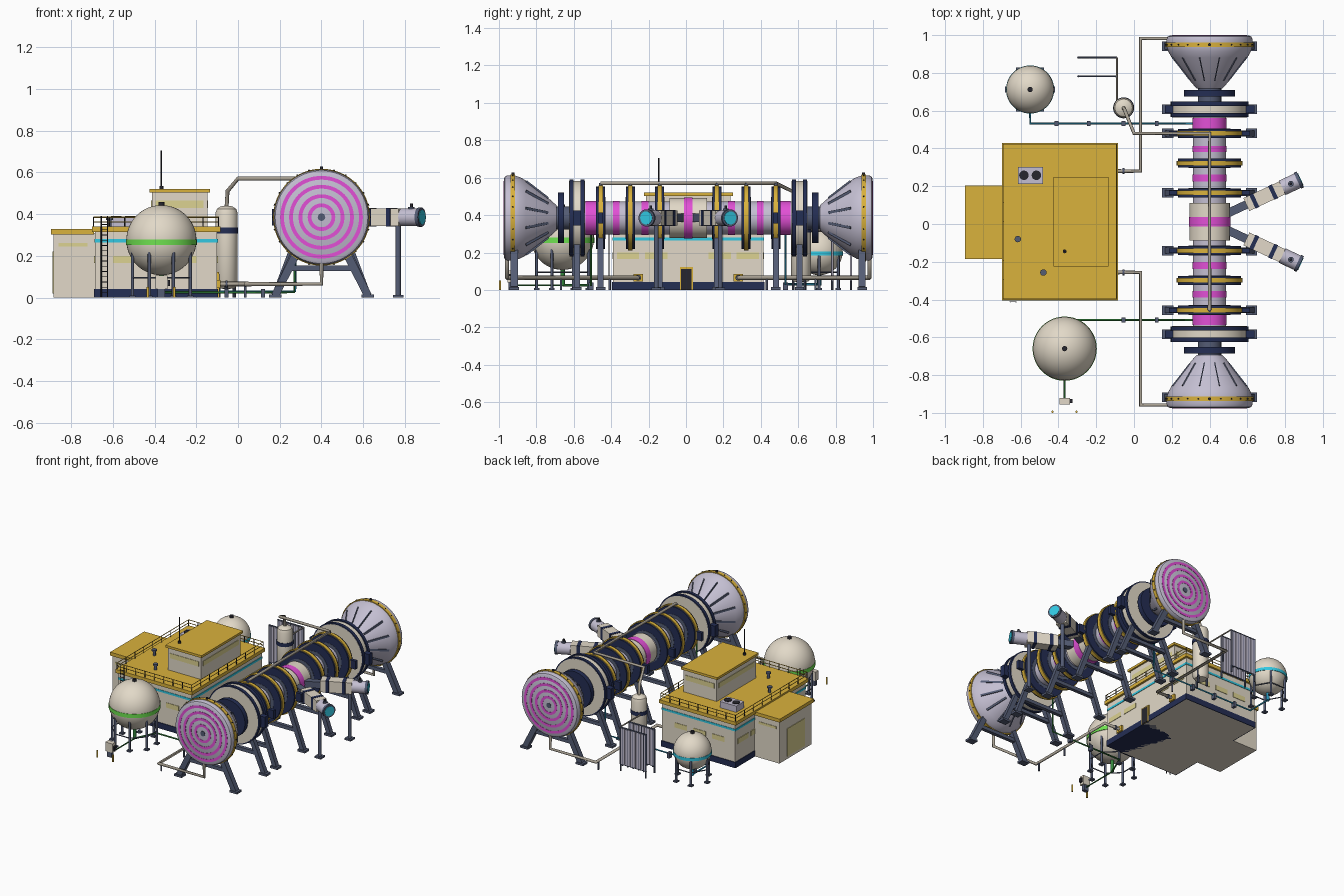
import bpy, bmesh, math
from mathutils import Vector, Matrix

if "Cube" in bpy.data.objects:
    bpy.data.objects.remove(bpy.data.objects["Cube"])

def mat(name, r, g, b):
    m = bpy.data.materials.new(name)
    lin = [(c / 255 / 12.92 if c < 11 else ((c / 255 + .055) / 1.055) ** 2.4) for c in (r, g, b)]
    m.diffuse_color = (*lin, 1)
    m.use_nodes = True
    m.node_tree.nodes["Principled BSDF"].inputs["Base Color"].default_value = m.diffuse_color
    return m

CREAM, LAV, NAVY = mat("cream", 226, 217, 200), mat("lavender", 196, 191, 210), mat("navy", 36, 46, 84)
YEL, MAG, CYAN = mat("yellow", 218, 178, 60), mat("magenta", 226, 80, 214), mat("cyan", 50, 200, 226)
GREEN, STEEL, DARK = mat("green", 110, 225, 80), mat("steel", 84, 92, 116), mat("dark", 38, 38, 46)
KHAKI, DUCT, PGREEN = mat("khaki", 220, 210, 145), mat("duct", 172, 164, 150), mat("pipe_green", 50, 135, 60)
PCYAN = mat("pipe_cyan", 40, 140, 175)
Z = Vector((0, 0, 1))

def finish(name, bm, m, smooth=False):
    bmesh.ops.recalc_face_normals(bm, faces=bm.faces)
    me = bpy.data.meshes.new(name)
    bm.to_mesh(me)
    bm.free()
    if smooth:
        me.polygons.foreach_set("use_smooth", [True] * len(me.polygons))
        me.set_sharp_from_angle(angle=math.radians(35))
    me.materials.append(m)
    ob = bpy.data.objects.new(name, me)
    bpy.context.collection.objects.link(ob)
    return ob

def box(name, x0, x1, y0, y1, z0, z1, m):
    bm = bmesh.new()
    bmesh.ops.create_cube(bm, size=1, matrix=Matrix.Translation(((x0+x1)/2, (y0+y1)/2, (z0+z1)/2))
                          @ Matrix.Diagonal((x1-x0, y1-y0, z1-z0, 1)))
    return finish(name, bm, m)

def frame(o, d):
    return Matrix.Translation(o) @ Vector(d).to_track_quat('Z', 'Y').to_matrix().to_4x4()

def beam(name, a, b, w, h, m):
    """Box bar from a to b."""
    a, b = Vector(a), Vector(b)
    bm = bmesh.new()
    bmesh.ops.create_cube(bm, size=1, matrix=frame((a+b)/2, b-a) @ Matrix.Diagonal((w, h, (b-a).length, 1)))
    return finish(name, bm, m)

def lathe(name, prof, o, d, m, n=48):
    """Revolve (radius, distance) points about the axis through o along d."""
    bm, M, rings = bmesh.new(), frame(o, d), []
    for r, h in prof:
        k = 1 if r == 0 else n
        rings.append([bm.verts.new(M @ Vector((r*math.cos(2*math.pi*i/n), r*math.sin(2*math.pi*i/n), h))) for i in range(k)])
    for A, B in zip(rings, rings[1:]):
        for i in range(n):
            j = (i + 1) % n
            vs = list(dict.fromkeys([A[i % len(A)], A[j % len(A)], B[j % len(B)], B[i % len(B)]]))
            if len(vs) > 2:
                bm.faces.new(vs)
    return finish(name, bm, m, True)

def cyl(name, o, d, r, h0, h1, m, n=48):
    return lathe(name, [(0, h0), (r, h0), (r, h1), (0, h1)], o, d, m, n)

def pipe(name, pts, r, m, cyc=False):
    cu = bpy.data.curves.new(name, 'CURVE')
    cu.dimensions, cu.bevel_depth, cu.bevel_resolution, cu.use_fill_caps = '3D', r, 2, True
    sp = cu.splines.new('POLY')
    sp.points.add(len(pts) - 1)
    for p, q in zip(sp.points, pts):
        p.co = (*q, 1)
    sp.use_cyclic_u = cyc
    cu.materials.append(m)
    ob = bpy.data.objects.new(name, cu)
    bpy.context.collection.objects.link(ob)

# ---- linear reactor along y
CX, CY, CZ = .40, .012, .385
C = Vector((CX, CY, CZ))
cyl("plasma_tube", C, (0, 1, 0), .088, -.60, .60, LAV)
cyl("central_chamber", C, (0, 1, 0), .107, -.1, .1, CREAM)
cyl("chamber_glow_band", C, (0, 1, 0), .11, -.024, .024, MAG)

def stand(name, y, R, t=.032):
    for s in (-1, 1):
        box(name + "_pad", CX+s*.222-.03, CX+s*.222+.03, y-.025, y+.025, 0, .015, STEEL)
        top = CZ - math.sqrt(R*R - .0144) + .015
        beam(name + "_leg", (CX+s*.222, y, .01), (CX+s*.12, y, top), t, t, STEEL)
    beam(name + "_crossbar", (CX-.16, y, .14), (CX+.16, y, .14), .025, .025, STEEL)

for s in (-1, 1):
    d = Vector((0, s, 0))
    for a, b in ((.492, .548), (.368, .402), (.212, .25)):
        cyl("glow_band", C, d, .091, a, b, MAG)
    for p in (.468, .31, .153):
        cyl("coil", C, d, .167, p-.024, p+.024, NAVY)
        cyl("coil_yellow_rim", C, d, .174, p-.012, p+.012, YEL)
        for e in (-.026, .020):
            lathe("coil_hub", [(.085, p+e), (.112, p+e), (.112, p+e+.006), (.085, p+e+.006)], C, d, STEEL)
    for p in (.468, .153):
        stand("coil_stand", CY + s*p, .17)
        for k in (-1, 1):
            box("coil_bracket", CX+k*.188-.026, CX+k*.188+.026, CY+s*p-.012, CY+s*p+.012, CZ-.03, CZ+.03, NAVY)
    # mirror magnet ring
    cyl("end_magnet", C, d, .198, .553, .637, CREAM)
    for p in (.565, .625):
        cyl("end_magnet_band", C, d, .206, p-.011, p+.011, NAVY)
    for k in (-1, 1):
        box("magnet_bracket", CX+k*.215-.022, CX+k*.215+.022, CY+s*.595-.02, CY+s*.595+.02, CZ-.04, CZ+.04, NAVY)
    stand("magnet_stand", CY + s*.595, .2)
    # neck, valve disc and expander cone
    cyl("neck", C, d, .062, .6, .74, STEEL)
    cyl("valve_disc", C, d, .135, .663, .697, NAVY)
    lathe("expander", [(0, .7), (.068, .705), (.095, .735), (.2, .868), (.218, .9), (.226, .925), (.228, .965),
                       (.222, .98), (.21, .986), (0, .986)], C, d, LAV, 64)
    cyl("expander_yellow_band", C, d, .232, .925, .95, YEL, 64)
    for r in (.19, .147, .102, .058):
        lathe("target_ring", [(r-.01, .98), (r-.01, .988), (r+.008, .988), (r+.008, .98)], C, d, MAG, 64)
    cyl("target_hub", C, d, .018, .98, .989, STEEL, 24)
    for i in range(12):
        a = math.pi * (i + .5) / 6
        u = Vector((math.cos(a), 0, math.sin(a)))
        beam("expander_rib", C + d*.75 + u*.108, C + d*.868 + u*.202, .006, .014, STEEL)
    for i in range(24):
        a = math.pi * i / 12
        cyl("band_bolt", C + d*.9375, (math.cos(a), 0, math.sin(a)), .004, .22, .236, DARK, 8)
    cyl("lifting_lug", C + d*.9375, Z, .008, .22, .243, DARK, 12)
    stand("expander_stand", CY + s*.93, .222, .038)
    # exhaust duct to the building
    y0, y1 = CY + s*.268, CY + s*.97
    pipe("exhaust_duct", [(-.12, y0, .065), (.035, y0, .065), (.035, y1, .065), (CX, y1, .065), (CX, y1, .17)], .011, DUCT)
    box("duct_flange", -.105, -.085, y0-.025, y0+.025, .045, .085, YEL)
    cyl("duct_collar", (0, y0, .065), (1, 0, 0), .016, -.06, -.05, STEEL, 16)
    for yy in (.42, .68, .94):
        cyl("duct_post", (.035, CY + s*yy, 0), Z, .006, 0, .06, STEEL, 12)
    # angled beam injector
    q = Vector((math.cos(math.radians(25)), s*math.sin(math.radians(25)), 0))
    beam("injector_neck", C + q*.09, C + q*.22, .045, .045, STEEL)
    beam("injector_body", C + q*.215, C + q*.425, .075, .082, CREAM)
    for t in (.25, .36):
        beam("injector_band", C + q*t, C + q*(t+.022), .08, .087, NAVY)
    cyl("injector_source", C, q, .042, .425, .525, LAV, 32)
    cyl("injector_rim", C, q, .046, .513, .53, STEEL, 32)
    cyl("injector_glow", C, q, .035, .525, .533, CYAN, 32)
    cyl("injector_port", C + q*.475, Z, .015, .03, .05, STEEL, 16)
    cyl("injector_knob", C + q*.475, Z, .007, .05, .066, DARK, 12)
    P = C + q*.405
    cyl("injector_post", (P.x, P.y, 0), Z, .013, 0, .35, STEEL, 16)
    box("injector_pad", P.x-.025, P.x+.025, P.y-.025, P.y+.025, 0, .012, STEEL)

# ---- control building
box("building_wall", -.685, -.1, -.39, .415, 0, .32, CREAM)
box("building_base", -.69, -.095, -.395, .42, 0, .042, NAVY)
box("building_cyan_stripe", -.688, -.097, -.393, .418, .265, .28, CYAN)
box("building_roof", -.7, -.085, -.405, .43, .315, .34, YEL)
box("annex_wall", -.885, -.68, -.175, .195, 0, .31, CREAM)
box("annex_roof", -.895, -.69, -.185, .205, .303, .328, YEL)
box("annex_door", -.889, -.88, -.09, .11, .02, .22, KHAKI)
box("annex_window", -.86, -.72, -.178, .198, .245, .262, KHAKI)
box("penthouse_wall", -.413, -.147, -.213, .238, .33, .51, CREAM)
box("penthouse_roof", -.425, -.135, -.225, .25, .503, .52, YEL)
box("penthouse_window", -.395, -.165, -.216, .241, .43, .465, KHAKI)
box("penthouse_side_window", -.416, -.144, -.19, .215, .43, .465, KHAKI)
for y in (-.31, -.16, .18, .33):
    box("wall_window", -.69, -.097, y-.06, y+.06, .165, .2, KHAKI)
for x in (-.55, -.4, -.25):
    box("end_window", x-.05, x+.05, -.393, .418, .165, .2, KHAKI)
box("door_frame", -.1, -.092, -.033, .037, 0, .122, YEL)
box("door", -.1, -.089, -.026, .03, 0, .113, DARK)
cyl("antenna", (-.367, -.145, .52), Z, .004, 0, .185, DARK, 8)
cyl("antenna_base", (-.367, -.145, .52), Z, .01, 0, .015, DARK, 12)
box("cooling_unit", -.615, -.483, .213, .303, .34, .385, LAV)
for x in (-.583, -.517):
    cyl("cooling_fan", (x, .258, .385), Z, .025, 0, .005, DARK, 24)
for x, y in ((-.615, -.08), (-.48, -.257)):
    cyl("roof_vent", (x, y, .34), Z, .01, 0, .035, STEEL, 16)
    cyl("roof_vent_cap", (x, y, .34), Z, .017, .032, .043, STEEL, 16)
# roof railing
X0, X1, Y0, Y1 = -.692, -.093, -.397, .422
for h in (.362, .385):
    pipe("railing_bar", [(X0, Y0, h), (X1, Y0, h), (X1, Y1, h), (X0, Y1, h)], .0028, YEL, True)
for i in range(9):
    for p in ((X0 + (X1-X0)*i/8, Y0), (X0 + (X1-X0)*i/8, Y1), (X0, Y0 + (Y1-Y0)*i/8), (X1, Y0 + (Y1-Y0)*i/8)):
        cyl("railing_post", (*p, .34), Z, .0028, 0, .046, DARK, 6)
# ladder
for x in (-.655, -.625):
    cyl("ladder_rail", (x, -.412, 0), Z, .003, 0, .39, DARK, 8)
for i in range(14):
    cyl("ladder_rung", (-.655, -.412, .025 + i*.025), (1, 0, 0), .002, 0, .03, DARK, 6)

# ---- spherical tanks
def sphere_tank(name, x, y, z, r, n, off, m, pm, leg_r):
    prof = [(r*math.sin(math.pi*i/24) if 0 < i < 24 else 0, -r*math.cos(math.pi*i/24)) for i in range(25)]
    lathe(name, prof, (x, y, z), Z, CREAM)
    w = r * .085
    cyl(name + "_band", (x, y, z - .01), Z, r*1.012, -w, w, m)
    cyl(name + "_cap", (x, y, z), Z, .014, r-.005, r+.014, DARK, 16)
    cyl(name + "_outlet", (x, y, 0), Z, .012, .025, z-r+.01, pm, 16)
    ring = []
    for i in range(n):
        a = 2*math.pi*i/n + off
        px, py = x + leg_r*math.cos(a), y + leg_r*math.sin(a)
        cyl(name + "_leg", (px, py, 0), Z, .008, 0, z-.02, STEEL, 12)
        box(name + "_pad", px-.015, px+.015, py-.015, py+.015, 0, .01, STEEL)
        ring.append((px, py, .095))
    pipe(name + "_brace", ring, .004, STEEL, True)

sphere_tank("green_tank", -.367, -.66, .275, .168, 8, math.pi/8, GREEN, PGREEN, .15)
sphere_tank("cyan_tank", -.55, .712, .205, .126, 6, 0, CYAN, PCYAN, .118)
pipe("cyan_line", [(-.55, .712, .03), (-.55, .532, .03), (.275, .532, .03), (.275, .532, .33), (.33, .532, .36)], .006, PCYAN)
pipe("green_line", [(-.367, -.66, .025), (-.3, -.508, .025), (.27, -.508, .025), (.27, -.508, .33), (.33, -.508, .36)], .006, PGREEN)
for x in (-.41, -.24, -.055, .12):
    for y in (.532, -.508):
        if y > 0 or x > -.24:
            box("line_support", x-.01, x+.01, y-.014, y+.014, 0, .04, STEEL)
# filling station with bollards
pipe("fill_line", [(-.367, -.66, .025), (-.367, -.93, .025), (-.367, -.93, .06)], .005, PGREEN)
box("fill_pedestal", -.385, -.35, -.95, -.925, 0, .045, STEEL)
box("fill_cabinet", -.395, -.338, -.955, -.92, .04, .105, CREAM)
box("fill_panel", -.338, -.325, -.948, -.927, .055, .085, DARK)
for x in (-.432, -.305):
    cyl("bollard", (x, -.994, 0), Z, .006, 0, .05, YEL, 12)

# ---- upright tank, vaporiser fins and coolant header
T = (-.055, .615, 0)
lathe("upright_tank", [(0, .04), (.04, .045), (.053, .065), (.053, .405), (.046, .425), (.028, .437), (0, .441)], T, Z, CREAM)
cyl("upright_tank_band", T, Z, .0555, .308, .335, NAVY)
for i in range(3):
    a = math.pi*2*i/3 + .5
    cyl("upright_tank_leg", (T[0] + .042*math.cos(a), T[1] + .042*math.sin(a), 0), Z, .008, 0, .07, STEEL, 10)
pipe("coolant_header", [(-.055, .615, .43), (-.05, .605, .51), (0, .48, .57), (CX, .48, .57), (CX, -.456, .57)], .01, DUCT)
for p in (-.468, -.31, -.153, .153, .31, .468):
    cyl("header_drop", (CX, CY + p, 0), Z, .009, .55, .572, STEEL, 12)
for y in (.782, .882):
    for i in range(5):
        x = -.28 + i*.043
        box("vaporiser_fin", x-.019, x+.019, y-.004, y+.004, .05, .31, LAV)
        cyl("vaporiser_tube", (x, y, 0), Z, .005, .04, .318, STEEL, 8)
    for h in (.05, .315):
        cyl("vaporiser_rail", (-.3, y, h), (1, 0, 0), .005, 0, .21, STEEL, 8)
    for x in (-.295, -.095):
        cyl("vaporiser_leg", (x, y, 0), Z, .006, 0, .315, STEEL, 8)
pipe("vaporiser_line", [(-.09, .882, .315), (-.09, .65, .315)], .005, DUCT)
